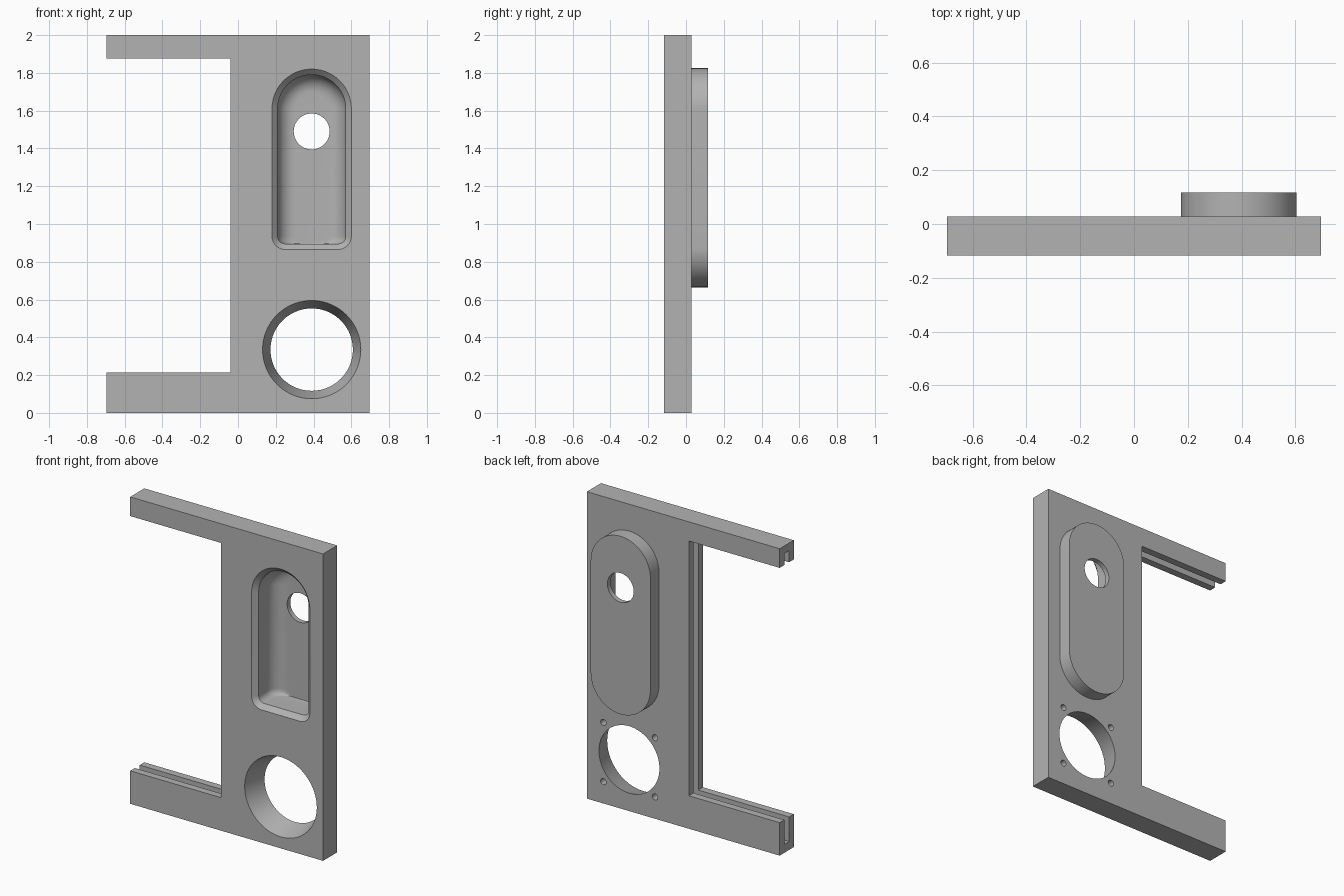
import bpy, bmesh
from math import pi, sin, cos

FRONT, BACK, BOSS_BACK = -0.117, 0.028, 0.117
CX = 0.39                       # shared axis of pocket and round openings
SLOT_Y = (FRONT + BACK) / 2

if "Cube" in bpy.data.objects:
    bpy.data.objects.remove(bpy.data.objects["Cube"])

grey = bpy.data.materials.new("mid grey")
grey.use_nodes = True
colour = (0.45, 0.45, 0.45, 1)
grey.diffuse_color = colour
grey.node_tree.nodes["Principled BSDF"].inputs["Base Color"].default_value = colour


def loft(name, rings):
    """Closed solid through (y, outline) rings, each outline a list of (x, z)."""
    bm = bmesh.new()
    loops = [[bm.verts.new((x, y, z)) for x, z in pts] for y, pts in rings]
    n = len(loops[0])
    for a, b in zip(loops, loops[1:]):
        for i in range(n):
            j = (i + 1) % n
            bm.faces.new((a[i], a[j], b[j], b[i]))
    bm.faces.new(loops[0])
    bm.faces.new(loops[-1])
    bmesh.ops.recalc_face_normals(bm, faces=bm.faces)
    mesh = bpy.data.meshes.new(name)
    bm.to_mesh(mesh)
    bm.free()
    mesh.materials.append(grey)
    obj = bpy.data.objects.new(name, mesh)
    bpy.context.collection.objects.link(obj)
    return obj


def arc(x, z, r, start, end, steps):
    return [(x + r * cos(start + (end - start) * i / steps),
             z + r * sin(start + (end - start) * i / steps)) for i in range(steps + 1)]


def circle(x, z, r, n=64):
    return arc(x, z, r, 0, 2 * pi, n)[:-1]


def arch(w, bottom, corner):
    """Round-topped outline with small rounded lower corners."""
    return (arc(CX, 1.61, w, 0, pi, 40)
            + arc(CX - w + corner, bottom + corner, corner, pi, 1.5 * pi, 8)
            + arc(CX + w - corner, bottom + corner, corner, 1.5 * pi, 2 * pi, 8))


def box(name, x0, x1, y0, y1, z0, z1):
    outline = [(x0, z0), (x1, z0), (x1, z1), (x0, z1)]
    return loft(name, [(y0, outline), (y1, outline)])


def combine(target, other, operation):
    mod = target.modifiers.new(operation.lower(), 'BOOLEAN')
    mod.operation, mod.solver, mod.object = operation, 'EXACT', other
    bpy.context.view_layer.objects.active = target
    bpy.ops.object.modifier_apply(modifier=mod.name)
    bpy.data.objects.remove(other)


# C-shaped plate
shape = [(-0.695, 0), (0.695, 0), (0.695, 2), (-0.695, 2),
         (-0.695, 1.875), (-0.04, 1.875), (-0.04, 0.215), (-0.695, 0.215)]
panel = loft("frame_panel", [(FRONT, shape), (BACK, shape)])

# Rear housing of the pocket
stadium = arc(CX, 1.61, 0.215, 0, pi, 40) + arc(CX, 0.88, 0.215, pi, 2 * pi, 40)
combine(panel, loft("housing", [(SLOT_Y, stadium), (BOSS_BACK, stadium)]), 'UNION')

# Pocket: chamfered mouth, straight walls, rounded into the floor except at the bottom
floor, fillet = 0.085, 0.09
rings = [(FRONT - 0.02, arch(0.23, 0.845, 0.09)), (FRONT + 0.03, arch(0.18, 0.895, 0.04))]
for i in range(11):
    a = i / 10 * pi / 2
    rings.append((floor - fillet + fillet * sin(a),
                  arch(0.18 - fillet * (1 - cos(a)), 0.895, 0.04)))
combine(panel, loft("pocket_cutter", rings), 'DIFFERENCE')
hole = circle(CX, 1.49, 0.095)
combine(panel, loft("hole_cutter", [(0.03, hole), (0.2, hole)]), 'DIFFERENCE')

# Tapered round opening
slope = (0.26 - 0.218) / (BACK - FRONT)
cone = [(y, circle(CX, 0.335, 0.26 - slope * (y - FRONT), 96))
        for y in (FRONT - 0.05, BACK + 0.05)]
combine(panel, loft("opening_cutter", cone), 'DIFFERENCE')

# Four blind screw holes around it on the back
for sx in (-1, 1):
    for sz in (-1, 1):
        screw = circle(CX + sx * 0.186, 0.335 + sz * 0.193, 0.02, 24)
        combine(panel, loft("screw_cutter", [(BACK - 0.05, screw), (BACK + 0.05, screw)]),
                'DIFFERENCE')

# Groove running round the inner edges of the arms and the column
groove = box("groove_cutter", -0.8, 0.03, SLOT_Y - 0.025, SLOT_Y + 0.025, 0.055, 1.95)
combine(panel, groove, 'DIFFERENCE')

bpy.ops.object.select_all(action='DESELECT')
panel.select_set(True)
bpy.context.view_layer.objects.active = panel
bpy.ops.object.shade_smooth_by_angle(angle=pi / 6)
